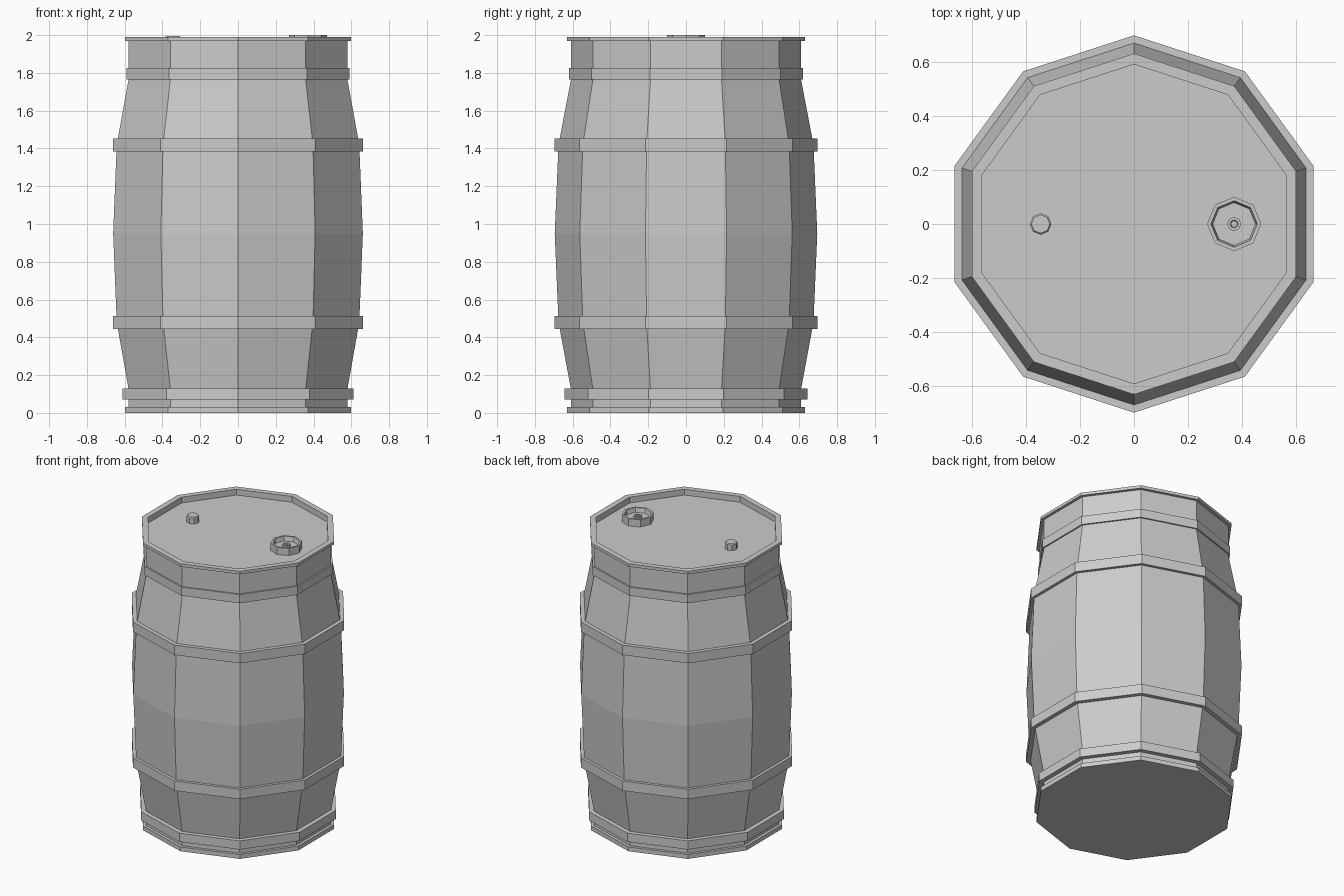
import bpy, bmesh
from math import cos, sin, tau, pi

if "Cube" in bpy.data.objects:
    bpy.data.objects.remove(bpy.data.objects["Cube"])


def lathe(name, profile, sides, x=0.0, y=0.0, closed=False):
    """Turn an (r, z) profile into a flat-sided solid with a corner on the y axis."""
    bm = bmesh.new()
    rings = []
    for r, z in profile:
        if r == 0:
            rings.append([bm.verts.new((x, y, z))] * sides)
        else:
            rings.append([bm.verts.new((x + r * cos(pi / 2 + tau * i / sides),
                                        y + r * sin(pi / 2 + tau * i / sides), z))
                          for i in range(sides)])
    pairs = list(zip(rings, rings[1:]))
    if closed:
        pairs.append((rings[-1], rings[0]))
    for a, b in pairs:
        for i in range(sides):
            j = (i + 1) % sides
            bm.faces.new(dict.fromkeys((a[i], a[j], b[j], b[i])))
    # merge the centre fans into flat caps
    bmesh.ops.dissolve_limit(bm, angle_limit=0.001, verts=bm.verts, edges=bm.edges)
    bmesh.ops.recalc_face_normals(bm, faces=bm.faces)
    mesh = bpy.data.meshes.new(name)
    bm.to_mesh(mesh)
    bm.free()
    obj = bpy.data.objects.new(name, mesh)
    bpy.context.collection.objects.link(obj)
    return obj


# Barrel shell with bottom lip, bulged staves, top lip and recessed lid
lathe("barrel_body", [
    (0, 0), (0.63, 0), (0.63, 0.03), (0.61, 0.03), (0.61, 0.13),
    (0.675, 0.48), (0.695, 0.95), (0.675, 1.42), (0.61, 1.76),
    (0.61, 1.97), (0.63, 1.97), (0.63, 1.99), (0.59, 1.99),
    (0.59, 1.95), (0, 1.95)], 10)

# Hoops
for name, r, z0, z1 in [("bottom_hoop", 0.642, 0.07, 0.13),
                        ("lower_hoop", 0.697, 0.445, 0.512),
                        ("upper_hoop", 0.697, 1.385, 1.453),
                        ("top_hoop", 0.62, 1.765, 1.825)]:
    lathe(name, [(0.60, z0), (r, z0), (r, z1), (0.60, z1)], 10, closed=True)

# Large bung with a sunken centre and a small hollow stud
lathe("large_bung", [(0, 1.945), (0.1, 1.945), (0.1, 2.0), (0.086, 2.0),
                     (0.079, 1.97), (0, 1.97)], 8, 0.37)
lathe("bung_stud", [(0, 1.965), (0.026, 1.965), (0.026, 1.985), (0.015, 1.985),
                    (0.012, 1.975), (0, 1.975)], 8, 0.37)

# Small bung
lathe("small_bung", [(0, 1.945), (0.04, 1.945), (0.04, 1.99), (0.034, 1.996),
                     (0, 1.996)], 8, -0.345)
